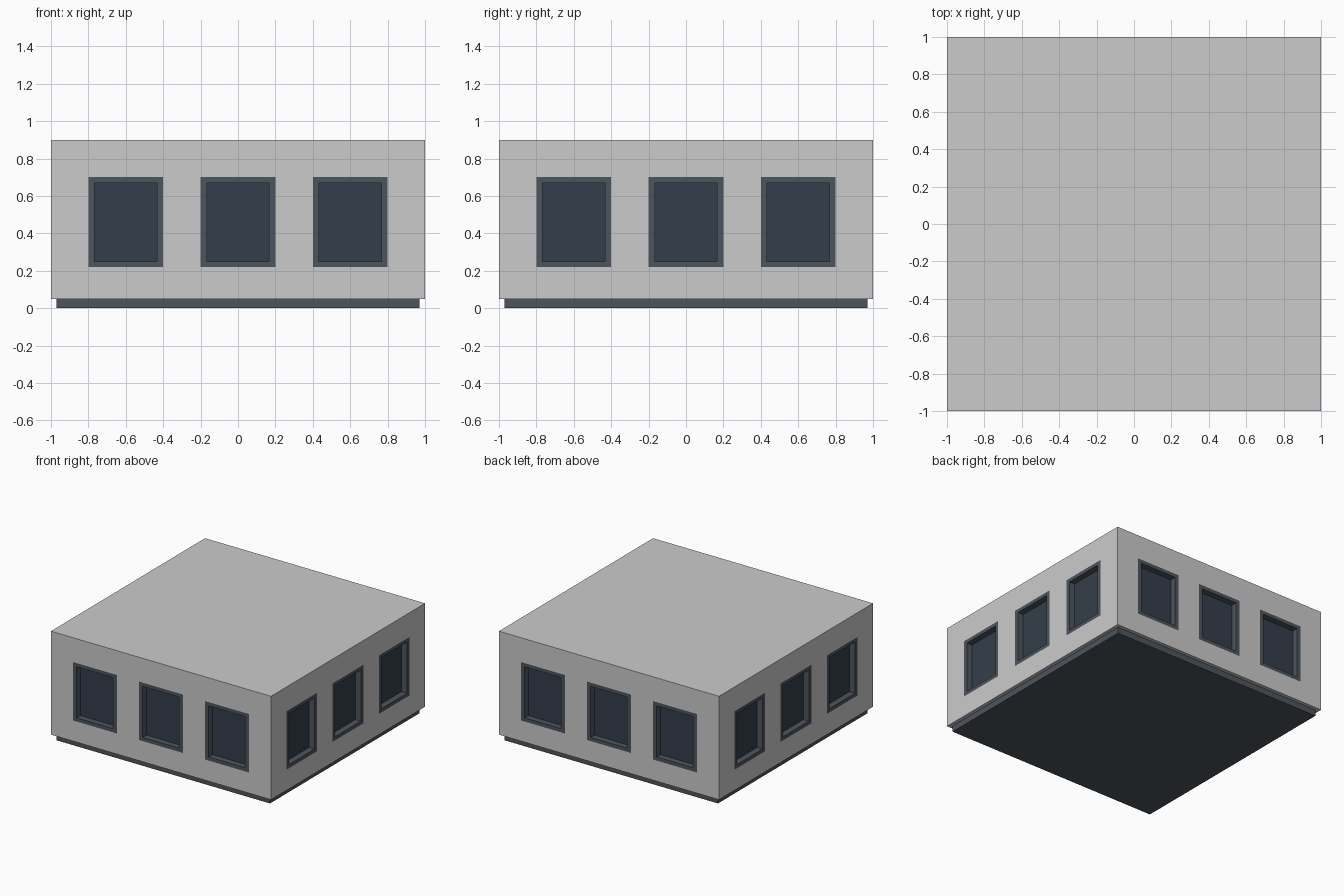
import bpy, bmesh
from math import pi
from mathutils import Matrix, Vector

if "Cube" in bpy.data.objects:
    bpy.data.objects.remove(bpy.data.objects["Cube"])

Z0, Z1 = 0.05, 0.90            # shell bottom and top
W0, W1 = 0.22, 0.70            # window opening bottom and top
CENTRES, HALF = (-0.6, 0.0, 0.6), 0.2
FRAME_X, FRAME_Z, DEPTH = 0.034, 0.03, 0.05


def material(name, rgb):
    m = bpy.data.materials.new(name)
    m.diffuse_color = (*rgb, 1)
    m.use_nodes = True
    m.node_tree.nodes["Principled BSDF"].inputs["Base Color"].default_value = m.diffuse_color
    return m


def finish(bm, name, mat=None):
    me = bpy.data.meshes.new(name)
    bmesh.ops.remove_doubles(bm, verts=bm.verts[:], dist=1e-5)
    bm.to_mesh(me)
    bm.free()
    ob = bpy.data.objects.new(name, me)
    bpy.context.collection.objects.link(ob)
    if mat:
        me.materials.append(mat)
    return ob


def quad(bm, pts, mtx=Matrix()):
    bm.faces.new([bm.verts.new(mtx @ Vector(p)) for p in pts])


def rect(x0, x1, z0, z1, y):
    return [(x0, y, z0), (x1, y, z0), (x1, y, z1), (x0, y, z1)]


def bridge(bm, a, b, mtx):
    for i in range(4):
        j = (i + 1) % 4
        quad(bm, [a[i], a[j], b[j], b[i]], mtx)


dark = material("dark_trim", (0.075, 0.09, 0.11))
glass_mat = material("dark_glass", (0.034, 0.048, 0.07))
sides = [Matrix.Rotation(i * pi / 2, 4, 'Z') for i in range(4)]

# Shell: four walls with window openings, roof and underside
xs = [-1] + [c + s * HALF for c in CENTRES for s in (-1, 1)] + [1]
zs = [Z0, W0, W1, Z1]
bm = bmesh.new()
for m in sides:
    for i in range(len(xs) - 1):
        for k in range(3):
            if not (k == 1 and i % 2 == 1):
                quad(bm, rect(xs[i], xs[i + 1], zs[k], zs[k + 1], -1), m)
bmesh.ops.remove_doubles(bm, verts=bm.verts[:], dist=1e-5)
quad(bm, [(-1, -1, Z1), (1, -1, Z1), (1, 1, Z1), (-1, 1, Z1)])
quad(bm, [(-1, 1, Z0), (1, 1, Z0), (1, -1, Z0), (-1, -1, Z0)])
finish(bm, "wall_shell")

# Windows: flush frame, deep reveal and recessed pane
frames, panes = bmesh.new(), bmesh.new()
for m in sides:
    for c in CENTRES:
        h = HALF - FRAME_X
        outer = rect(c - HALF, c + HALF, W0, W1, -1)
        inner = rect(c - h, c + h, W0 + FRAME_Z, W1 - FRAME_Z, -1)
        back = [(x, -1 + DEPTH, z) for x, _, z in inner]
        bridge(frames, outer, inner, m)
        bridge(frames, inner, back, m)
        quad(panes, back, m)
finish(frames, "window_frames", dark)
finish(panes, "window_panes", glass_mat)

# Base plinth
bm = bmesh.new()
bmesh.ops.create_cube(bm, size=1, matrix=Matrix.Translation((0, 0, Z0 / 2)) @ Matrix.Diagonal((1.94, 1.94, Z0, 1)))
finish(bm, "base_plinth", dark)
